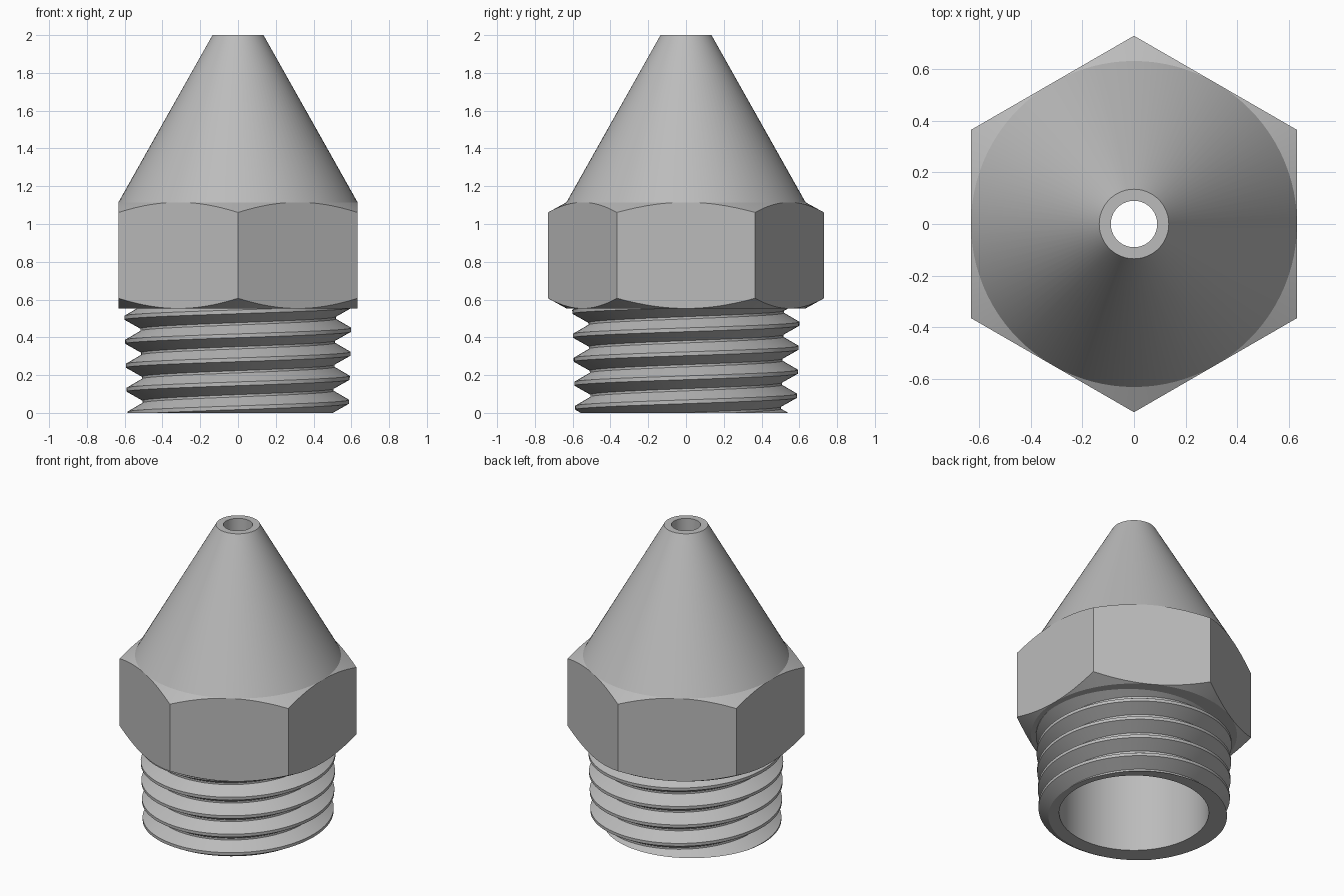
import bpy
import bmesh
import math

cube = bpy.data.objects.get("Cube")
if cube:
    bpy.data.objects.remove(cube, do_unlink=True)

SEG = 96
BORE = 0.46
HEX_FLAT = 0.633          # centre to flat
HEX_LOW, HEX_HIGH = 0.553, 1.115
PITCH = 0.127

metal = bpy.data.materials.new("grey metal")
metal.use_nodes = True
GREY = (0.5, 0.5, 0.5, 1)
metal.diffuse_color = GREY
metal.node_tree.nodes["Principled BSDF"].inputs["Base Color"].default_value = GREY


def angle_of(j):
    return 2 * math.pi * j / SEG


def surface(name, rows):
    """Skin rows of (radius, z) functions of the step around the axis."""
    bm = bmesh.new()
    rings = []
    for row in rows:
        ring = []
        for j in range(SEG + 1):
            r, z = row(j)
            a = angle_of(j)
            ring.append(bm.verts.new((r * math.cos(a), r * math.sin(a), z)))
        rings.append(ring)
    for low, high in zip(rings, rings[1:]):
        for j in range(SEG):
            bm.faces.new((low[j], low[j + 1], high[j + 1], high[j]))
    bmesh.ops.remove_doubles(bm, verts=bm.verts, dist=1e-5)
    mesh = bpy.data.meshes.new(name)
    bm.to_mesh(mesh)
    bm.free()
    mesh.materials.append(metal)
    obj = bpy.data.objects.new(name, mesh)
    bpy.context.collection.objects.link(obj)
    bpy.ops.object.select_all(action="DESELECT")
    obj.select_set(True)
    bpy.context.view_layer.objects.active = obj
    bpy.ops.object.shade_smooth_by_angle(angle=math.radians(25))
    return obj


def circle(r, z):
    return lambda j: (r, z)


def hexagon(z, direction):
    """Hexagon outline, bent by the conical chamfer."""
    def row(j):
        off = (angle_of(j) + math.pi / 6) % (math.pi / 3) - math.pi / 6
        r = HEX_FLAT / math.cos(off)
        return r, z + direction * (r - HEX_FLAT) * 0.55
    return row


# Hex collar, conical tip and inner bore
surface("nozzle_body", [
    circle(0.49, HEX_LOW), circle(HEX_FLAT, HEX_LOW),
    hexagon(HEX_LOW, 1), hexagon(HEX_HIGH, -1),
    circle(HEX_FLAT, HEX_HIGH), circle(0.135, 2), circle(0.09, 2),
    circle(0.09, 1.85), circle(BORE, 1.1), circle(BORE, 0),
])

# Helical thread: crest and root edges follow the helix, cut off at both ends
CREST, ROOT = 0.01, 0.006   # half widths of the crest and root lands
DEPTH = 0.083
START = 0.059               # height of a crest on the +x side


def thread_radius(z, j):
    lift = z - START - PITCH * j / SEG
    d = abs((lift + PITCH / 2) % PITCH - PITCH / 2)
    t = (d - CREST) / (PITCH / 2 - ROOT - CREST)
    return 0.586 + 0.03 * z - DEPTH * min(max(t, 0), 1)


def helix(height):
    def row(j):
        z = min(max(height + PITCH * j / SEG, 0), HEX_LOW + 0.005)
        return thread_radius(z, j), z
    return row


edges = (-CREST, CREST, PITCH / 2 - ROOT, PITCH / 2 + ROOT)
rows = [circle(BORE, 0)]
for turn in range(-3, 6):
    rows += [helix(START + turn * PITCH + e) for e in edges]
surface("threaded_shank", rows)
